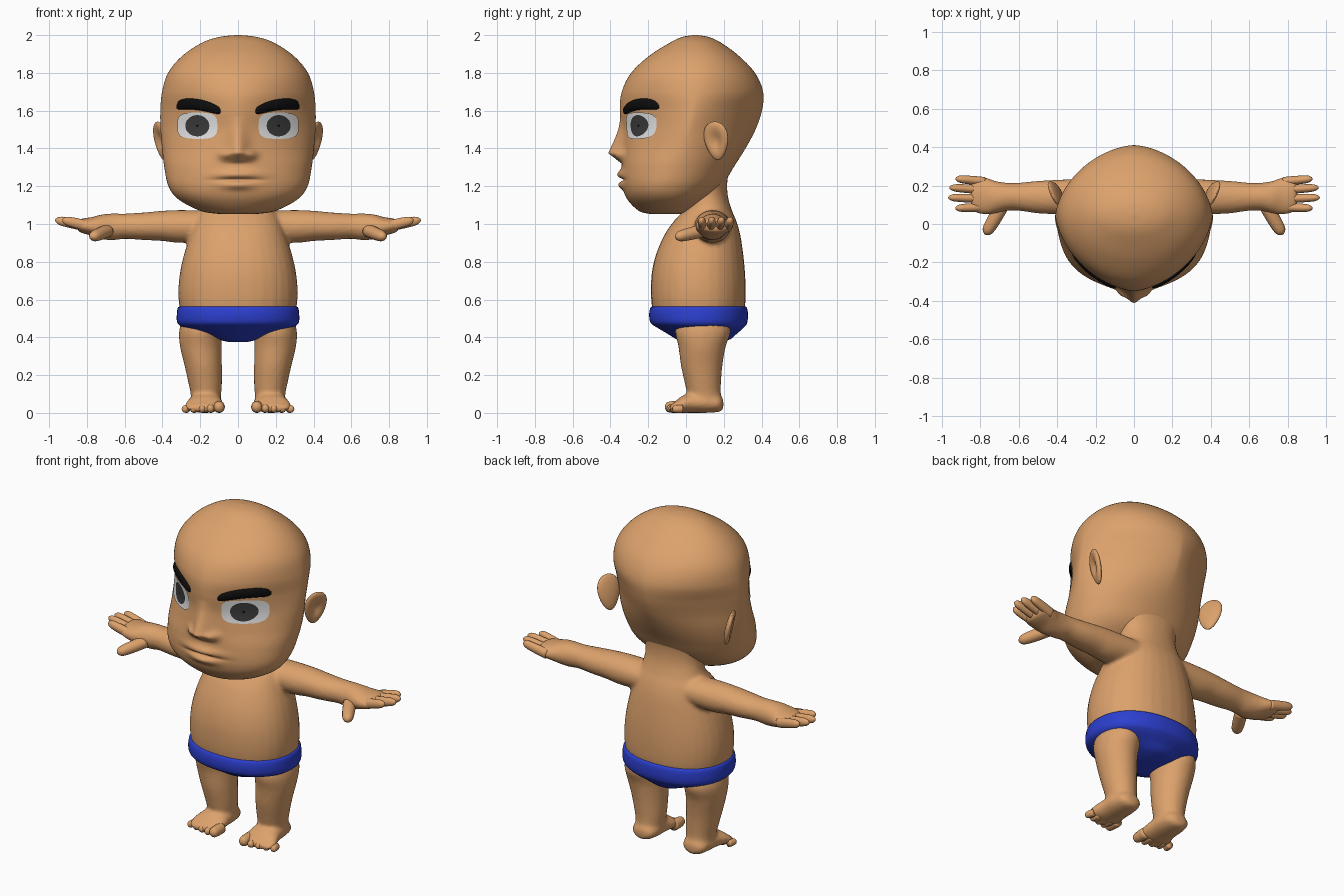
import bpy, bmesh
from math import sin, cos, pi, exp, radians
from mathutils import Vector, Matrix
from mathutils.bvhtree import BVHTree

if "Cube" in bpy.data.objects:
    bpy.data.objects.remove(bpy.data.objects["Cube"])

X, Y, Z = Vector((1, 0, 0)), Vector((0, 1, 0)), Vector((0, 0, 1))


def material(name, r, g, b):
    m = bpy.data.materials.new(name)
    m.use_nodes = True
    m.diffuse_color = (r, g, b, 1)
    m.node_tree.nodes["Principled BSDF"].inputs["Base Color"].default_value = (r, g, b, 1)
    return m


skin = material("skin", .72, .36, .15)
blue = material("blue cloth", .025, .05, .62)
black = material("brow black", .004, .004, .004)
white = material("eye white", .78, .78, .78)
grey = material("iris grey", .045, .045, .045)


def smooth_rows(rows, steps):
    """Catmull-Rom interpolation between cross-sections."""
    out = []
    for i in range(len(rows) - 1):
        a, b, c, d = (rows[min(max(i + k, 0), len(rows) - 1)] for k in (-1, 0, 1, 2))
        for s in range(steps):
            t = s / steps
            out.append([q + .5 * t * (r - p + t * (2 * p - 5 * q + 4 * r - w + t * (3 * (q - r) + w - p)))
                        for p, q, r, w in zip(a, b, c, d)])
    return out + [list(rows[-1])]


def sweep(bm, rows, axis, steps=5, seg=32, side=1):
    """Loft rows of (x, y, z, width, low depth[, high depth, exponent])."""
    axis = axis.normalized()
    up = Z if abs(axis.z) < .9 else Y
    u = up.cross(axis).normalized()
    v = axis.cross(u)
    rows = [tuple(r) if len(r) == 7 else tuple(r) + (r[4], 2) for r in rows]
    rings = []
    for x, y, z, w, lo, hi, p in smooth_rows(rows, steps):
        ring = []
        for k in range(seg):
            c, s = cos(2 * pi * k / seg), sin(2 * pi * k / seg)
            a = w * abs(c) ** (2 / p) * (1 if c > 0 else -1)
            b = hi * abs(s) ** (2 / p) if s > 0 else -lo * abs(s) ** (2 / p)
            co = Vector((x, y, z)) + u * a + v * b
            co.x *= side
            ring.append(bm.verts.new(co))
        rings.append(ring)
    for r, q in zip(rings, rings[1:]):
        for k in range(seg):
            n = (k + 1) % seg
            bm.faces.new((r[k], r[n], q[n], q[k]))
    bm.faces.new(rings[0][::-1])
    bm.faces.new(rings[-1])


def upright(rows, p):
    """Rows of (z, half width, front y, back y) to sweep rows."""
    return [(0, (f + b) / 2, z, w, (b - f) / 2, (b - f) / 2, p) for z, w, f, b in rows]


def capsule(bm, start, end, ru, rv):
    """A finger or toe with a rounded tip."""
    a, b = Vector(start), Vector(end)
    rows = [(*a.lerp(b, t), ru * k, rv * k)
            for t, k in ((0, 1), (.35, 1), (.7, .92), (.88, .75), (.97, .4), (1, .1))]
    sweep(bm, rows, b - a, 3, 16)


def finish(name, bm, *mats, mirror=False, recalc=True):
    if recalc:
        bmesh.ops.recalc_face_normals(bm, faces=bm.faces)
    me = bpy.data.meshes.new(name)
    bm.to_mesh(me)
    bm.free()
    me.shade_smooth()
    ob = bpy.data.objects.new(name, me)
    bpy.context.collection.objects.link(ob)
    for m in mats:
        me.materials.append(m)
    if mirror:
        ob.modifiers.new("Mirror", 'MIRROR').use_mirror_merge = False
    return ob


# Body: torso with neck, arms, legs and feet fused into one skin
bm = bmesh.new()
sweep(bm, upright([(.44, .22, -.08, .22), (.5, .29, -.16, .29), (.56, .31, -.18, .312), (.65, .316, -.186, .316),
                   (.75, .306, -.18, .312), (.85, .283, -.155, .302), (.95, .25, -.11, .286), (1.02, .225, -.06, .265),
                   (1.08, .19, -.01, .24), (1.16, .175, 0, .22), (1.25, .19, 0, .222), (1.33, .2, 0, .25)], 2.2), Z)
arm = [(.12, .14, .99, .1, .08), (.3, .14, .987, .095, .087), (.4, .14, .99, .09, .08), (.5, .14, .988, .085, .073),
       (.6, .142, .988, .073, .067), (.66, .142, .985, .073, .071), (.72, .14, .985, .084, .066),
       (.77, .145, .987, .097, .05), (.82, .152, .99, .095, .04), (.85, .155, .992, .08, .03)]
leg = [(.195, .09, .5, .1, .13), (.199, .09, .43, .113, .147), (.197, .085, .35, .11, .125),
       (.184, .083, .25, .099, .11), (.173, .09, .15, .088, .095), (.17, .095, .1, .081, .09), (.17, .1, .04, .078, .09)]
foot = [(.17, .198, .045, .03, .025), (.17, .175, .05, .068, .045), (.17, .11, .055, .083, .055),
        (.172, .04, .055, .088, .055), (.178, -.02, .045, .1, .045), (.18, -.06, .03, .1, .028), (.18, -.085, .025, .08, .015)]
for side in (1, -1):
    sweep(bm, arm, X, side=side)
    sweep(bm, leg, Z, side=side)
    sweep(bm, foot, -Y, side=side)
body = finish("body", bm, skin)
remesh = body.modifiers.new("Fuse", 'REMESH')
remesh.mode = 'VOXEL'
remesh.voxel_size = .012
remesh.use_smooth_shade = True
relax = body.modifiers.new("Relax", 'SMOOTH')
relax.factor = .5
relax.iterations = 5

# Fingers and thumb
bm = bmesh.new()
for y0, y1, tip in ((.222, .236, .93), (.178, .19, .962), (.132, .138, .968), (.088, .082, .93)):
    capsule(bm, (.78, y0, .985), (tip, y1, 1.022), .023, .028)
capsule(bm, (.69, .09, .965), (.775, -.055, .93), .036, .034)
finish("fingers", bm, skin, mirror=True)

# Toes, largest on the inner side
bm = bmesh.new()
for i in range(5):
    x, r = .1 + .043 * i, (.032 if i == 0 else .025 - .001 * i)
    capsule(bm, (x, -.02, r), (x + .003 * i, -.112 + .01 * i, r * .95), r * .95, r)
finish("toes", bm, skin, mirror=True)

# Briefs: the legs come out through the tapering lower part
bm = bmesh.new()
sweep(bm, upright([(.562, .29, -.16, .29), (.56, .316, -.186, .32), (.52, .324, -.195, .328), (.475, .32, -.186, .323),
                   (.45, .285, -.15, .305), (.42, .2, -.1, .27), (.39, .11, -.05, .235), (.375, .05, 0, .18)], 2.2),
      Z, 5, 48)
finish("briefs", bm, blue)


# Head: lofted skull, then nose, lips and brow ridge pushed out of the face
def bump(x, z, cx, cz, sx, sz):
    return exp(-((abs(x) - cx) / sx) ** 2 - ((z - cz) / sz) ** 2)


def nose(x, z):
    if z > 1.375:
        t = min((z - 1.375) / .2, 1)
        height, width = .075 * (1 - t) ** 1.3, .055 - .02 * t
    else:
        height, width = .075 * max(0, 1 - (1.375 - z) / .055), .055
    return height * exp(-(x / width) ** 2)


bm = bmesh.new()
skull = [(1.053, .1, -.19, -.03, -.1, 2), (1.07, .2, -.25, .02, -.1, 2), (1.13, .315, -.31, .11, -.09, 2.1),
         (1.2, .368, -.335, .19, -.08, 2.1), (1.3, .39, -.34, .252, -.04, 2), (1.4, .402, -.337, .315, 0, 1.75),
         (1.5, .41, -.338, .368, .02, 1.55), (1.6, .411, -.35, .402, .04, 1.55), (1.7, .402, -.34, .408, .05, 1.75),
         (1.8, .37, -.29, .365, .05, 1.9), (1.89, .295, -.195, .28, .05, 2), (1.96, .19, -.085, .185, .05, 2),
         (1.99, .1, -.02, .12, .05, 2), (2, .01, .04, .06, .05, 2)]
sweep(bm, [(0, m, z, w, m - f, b - m, p) for z, w, f, b, m, p in skull], Z, 14, 128)
for v in bm.verts:
    x, y, z = v.co
    if y < -.1:
        push = nose(x, z) + .03 * bump(x, z, .07, 1.365, .028, .025)
        push += .024 * bump(x, z, 0, 1.262, .11, .025) + .022 * bump(x, z, 0, 1.205, .08, .022)
        push -= .02 * bump(x, z, 0, 1.234, .1, .009)
        v.co.y -= push
bmesh.ops.recalc_face_normals(bm, faces=bm.faces)
face = BVHTree.FromBMesh(bm)
finish("head", bm, skin)


def on_face(x, z, lift=0):
    hit, normal, _, _ = face.ray_cast(Vector((x, -2, z)), Y)
    return hit + normal * lift


# Eyes: thin plates with pupil, iris and white in concentric rings
bm = bmesh.new()
seg, cx, cz = 40, .212, 1.52
levels = [(.007, .007, 2, 2), (.025, .023, 2, 1), (.045, .041, 2, 1), (.063, .057, 2, 1),
          (.075, .06, 2.4, 0), (.09, .065, 3, 0), (.105, .07, 3.5, 0)]
last = None
for rx, rz, p, index in levels:
    ring = []
    for k in range(seg):
        c, s = cos(2 * pi * k / seg), sin(2 * pi * k / seg)
        n = (abs(c) ** p + abs(s) ** p) ** (-1 / p)
        ring.append(bm.verts.new(on_face(cx + rx * c * n, cz + rz * s * n, .006)))
    if last is None:
        bm.faces.new(ring).material_index = index
    else:
        for k in range(seg):
            n = (k + 1) % seg
            bm.faces.new((last[k], ring[k], ring[n], last[n])).material_index = index
    last = ring
finish("eyes", bm, white, grey, black, mirror=True, recalc=False)

# Eyebrows
bm = bmesh.new()
brow = [(.093, 1.597, .3), (.105, 1.602, .75), (.15, 1.618, 1), (.21, 1.632, 1.08),
        (.27, 1.636, 1.08), (.31, 1.63, .9), (.326, 1.622, .3)]
sweep(bm, [(x, on_face(x, z).y, z, .02 * k, .027 * k) for x, z, k in brow], X, 5, 20)
finish("eyebrows", bm, black, mirror=True)

# Ears: egg shapes hollowed on the outside, flaring backwards
bm = bmesh.new()
bmesh.ops.create_uvsphere(bm, u_segments=40, v_segments=28, radius=1)
for v in bm.verts:
    x, y, z = v.co
    if x > 0:
        x -= 1.1 * exp(-(y * y + z * z) / .3)
    v.co = (x * .025 + z * .02, y * .068 * (1 + .25 * z), z * .102)
bmesh.ops.rotate(bm, verts=bm.verts, matrix=Matrix.Rotation(radians(-25), 3, 'Z'))
bmesh.ops.translate(bm, verts=bm.verts, vec=(.408, .16, 1.44))
finish("ears", bm, skin, mirror=True)
